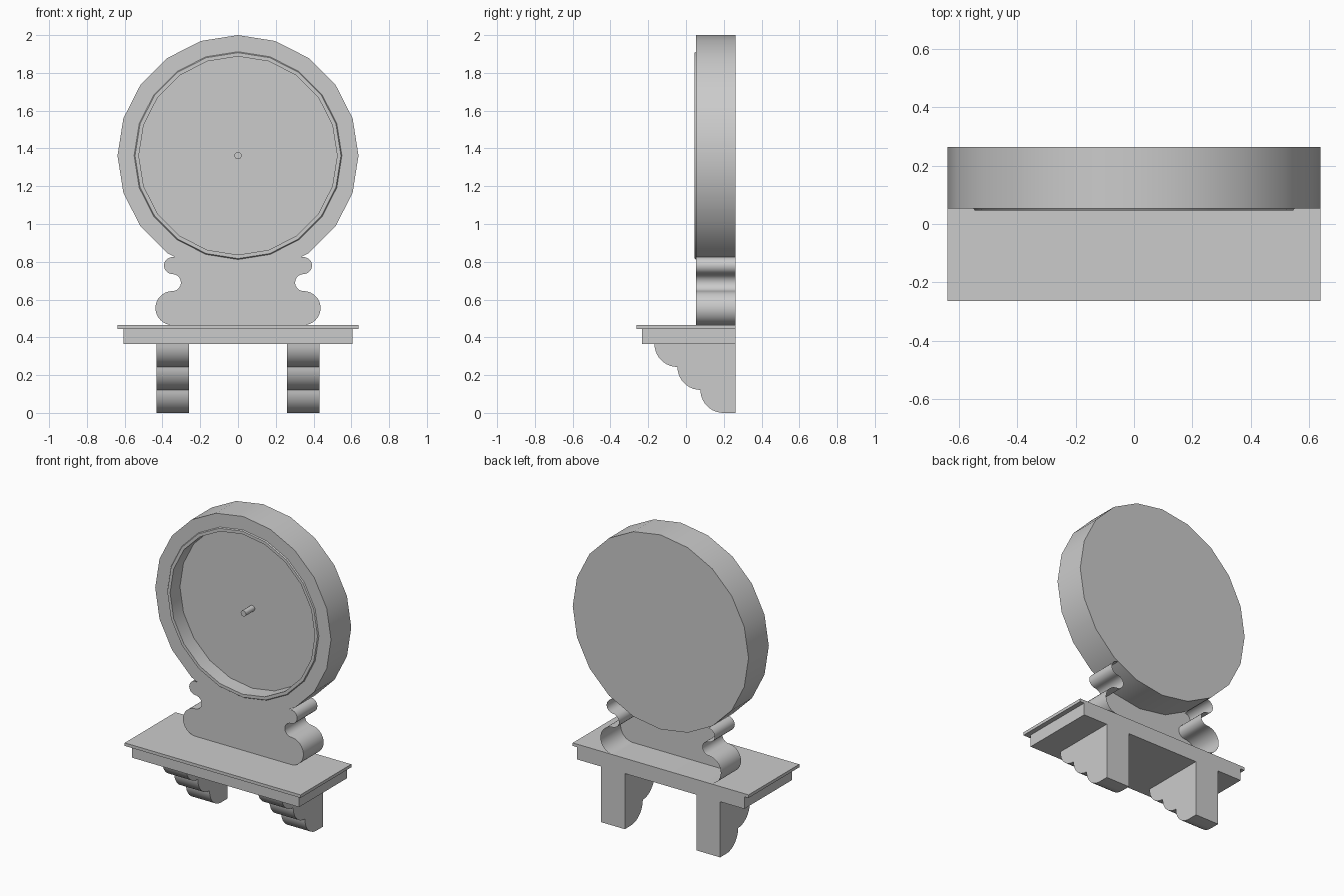
import bpy, bmesh, math

if "Cube" in bpy.data.objects:
    bpy.data.objects.remove(bpy.data.objects["Cube"])

BACK = 0.263
FRONT = 0.053
CZ = 1.362


def finish(name, bm, smooth=True, recalc=True):
    if recalc:
        bmesh.ops.recalc_face_normals(bm, faces=bm.faces)
    me = bpy.data.meshes.new(name)
    bm.to_mesh(me)
    bm.free()
    ob = bpy.data.objects.new(name, me)
    bpy.context.collection.objects.link(ob)
    if smooth:
        bpy.ops.object.select_all(action='DESELECT')
        ob.select_set(True)
        bpy.context.view_layer.objects.active = ob
        bpy.ops.object.shade_smooth_by_angle(angle=math.radians(30))
    return ob


def box(name, x, y0, y1, z0, z1):
    bm = bmesh.new()
    bmesh.ops.create_cube(bm, size=1)
    for v in bm.verts:
        v.co = (v.co.x * 2 * x, y0 + (v.co.y + .5) * (y1 - y0), z0 + (v.co.z + .5) * (z1 - z0))
    return finish(name, bm, False)


def lathe(name, profile, sides):
    # profile of (radius, y), capped at both ends, turned around the dial axis
    bm = bmesh.new()
    rings = []
    for r, y in profile:
        rings.append([bm.verts.new((r * math.sin(math.tau * i / sides), y,
                                    CZ + r * math.cos(math.tau * i / sides))) for i in range(sides)])
    for a, b in zip(rings, rings[1:]):
        for i in range(sides):
            j = (i + 1) % sides
            bm.faces.new((a[i], a[j], b[j], b[i]))
    bm.faces.new(rings[0])
    bm.faces.new(rings[-1])
    return finish(name, bm)


def arc(cx, cy, r, a0, a1, n):
    return [(cx + r * math.cos(math.radians(a0 + (a1 - a0) * i / n)),
             cy + r * math.sin(math.radians(a0 + (a1 - a0) * i / n))) for i in range(n + 1)]


# round case with raised rim and recessed dial
lathe("clock_case", [(.638, BACK), (.638, FRONT), (.55, FRONT), (.545, .046),
                     (.525, .046), (.525, .148)], 20)
# hand spindle
lathe("hand_spindle", [(.019, .15), (.019, .055)], 16)

# scrolled pedestal: front plate and side walls, open at the back
half = (arc(.347, .555, .09, -90, 90, 16)
        + arc(.347, .69, .045, 270, 90, 10)[1:]
        + arc(.347, .78, .045, -90, 90, 10)[1:])
outline = half + [(-x, z) for x, z in reversed(half)]
bm = bmesh.new()
f = [bm.verts.new((x, FRONT + .001, z)) for x, z in outline]
b = [bm.verts.new((x, BACK, z)) for x, z in outline]
bm.faces.new(f)
n = len(f)
top = len(half) - 1
for i in range(n):
    if i != top:  # the case closes the top
        j = (i + 1) % n
        bm.faces.new((f[j], f[i], b[i], b[j]))
finish("pedestal", bm, recalc=False)

# shelf
box("shelf_top", .638, -.263, BACK, .445, .465)
box("shelf_apron", .607, -.233, BACK, .365, .445)

# stepped scroll brackets
R = .365 / 3
profile = []
for k in range(3):
    profile += arc(-.167 + R * (k + 1), .365 - R * k, R, 180, 270, 10)[(1 if k else 0):]
profile += [(BACK, 0), (BACK, .365)]
for side, name in ((-1, "left_bracket"), (1, "right_bracket")):
    bm = bmesh.new()
    a = [bm.verts.new((side * .26, y, z)) for y, z in profile]
    c = [bm.verts.new((side * .432, y, z)) for y, z in profile]
    bm.faces.new(a)
    bm.faces.new(c)
    for i in range(len(a)):
        j = (i + 1) % len(a)
        bm.faces.new((a[i], a[j], c[j], c[i]))
    finish(name, bm)
